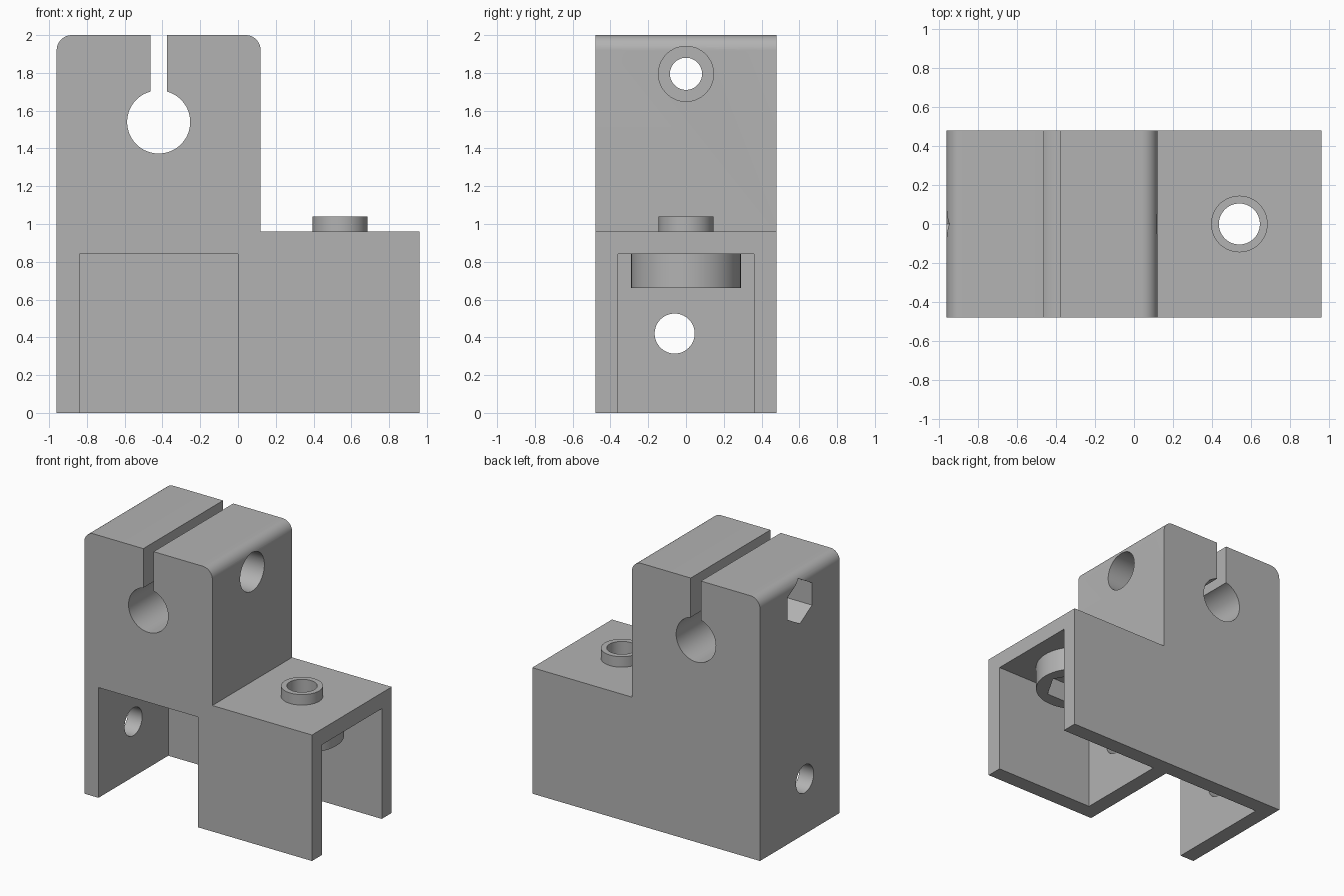
import bpy, bmesh, math
from mathutils import Matrix

cube = bpy.data.objects.get("Cube")
if cube:
    bpy.data.objects.remove(cube, do_unlink=True)

grey = bpy.data.materials.new("plain grey")
grey.use_nodes = True
COLOUR = (0.45, 0.45, 0.45, 1)
grey.diffuse_color = COLOUR
grey.node_tree.nodes["Principled BSDF"].inputs["Base Color"].default_value = COLOUR


def finish(name, bm):
    mesh = bpy.data.meshes.new(name)
    bmesh.ops.recalc_face_normals(bm, faces=bm.faces)
    bm.to_mesh(mesh)
    bm.free()
    mesh.materials.append(grey)
    obj = bpy.data.objects.new(name, mesh)
    bpy.context.collection.objects.link(obj)
    return obj


def box(name, x, y, z):
    bm = bmesh.new()
    size = [b - a for a, b in (x, y, z)]
    mid = [(a + b) / 2 for a, b in (x, y, z)]
    bmesh.ops.create_cube(bm, size=1, matrix=Matrix.Translation(mid) @ Matrix.Diagonal((*size, 1)))
    return finish(name, bm)


def rod(name, axis, start, end, centre, radius, sides=64, turn=0):
    """Prism along an axis; centre holds the other two coordinates in xyz order."""
    bm = bmesh.new()
    place = list(centre)
    place.insert("XYZ".index(axis), (start + end) / 2)
    aim = {"X": Matrix.Rotation(math.pi / 2, 4, "Y"),
           "Y": Matrix.Rotation(math.pi / 2, 4, "X"),
           "Z": Matrix.Identity(4)}[axis]
    bmesh.ops.create_cone(bm, cap_ends=True, segments=sides, radius1=radius, radius2=radius,
                          depth=end - start,
                          matrix=Matrix.Translation(place) @ aim @ Matrix.Rotation(turn, 4, "Z"))
    return finish(name, bm)


def combine(body, tool, operation):
    mod = body.modifiers.new(tool.name, "BOOLEAN")
    mod.operation, mod.object, mod.solver = operation, tool, "EXACT"
    bpy.context.view_layer.objects.active = body
    bpy.ops.object.modifier_apply(modifier=mod.name)
    bpy.data.objects.remove(tool, do_unlink=True)


# L-shaped body with two rounded top corners
R = 0.08
outline = [(-0.96, 0), (0.96, 0), (0.96, 0.96), (0.12, 0.96)]
for cx, first in ((0.12 - R, 0), (-0.96 + R, 90)):
    for i in range(13):
        a = math.radians(first + i * 7.5)
        outline.append((cx + R * math.cos(a), 2 - R + R * math.sin(a)))
bm = bmesh.new()
face = bm.faces.new([bm.verts.new((x, -0.48, z)) for x, z in outline])
side = bmesh.ops.extrude_face_region(bm, geom=[face])["geom"]
bmesh.ops.translate(bm, vec=(0, 0.96, 0),
                    verts=[v for v in side if isinstance(v, bmesh.types.BMVert)])
body = finish("clamp_bracket", bm)

# Pockets under the base: one open to the front, one open to the end
combine(body, box("front_pocket", (-0.84, 0), (-0.6, 0.36), (-0.1, 0.84)), "DIFFERENCE")
combine(body, box("end_pocket", (0.12, 1.1), (-0.36, 0.36), (-0.1, 0.84)), "DIFFERENCE")

# Raised collar above the base and nut housing below its roof
hub = (0.54, 0)
combine(body, rod("collar", "Z", 0.9, 1.04, hub, 0.145), "UNION")
combine(body, rod("nut_housing", "Z", 0.66, 0.9, hub, 0.29), "UNION")
combine(body, rod("hub_hole", "Z", 0.5, 1.2, hub, 0.105), "DIFFERENCE")
combine(body, rod("hub_nut_recess", "Z", 0.5, 0.81, hub, 0.22, 6, math.pi / 6), "DIFFERENCE")

# Clamp bore and slot
combine(body, rod("clamp_bore", "Y", -0.6, 0.6, (-0.42, 1.54), 0.167), "DIFFERENCE")
combine(body, box("clamp_slot", (-0.462, -0.376), (-0.6, 0.6), (1.54, 2.1)), "DIFFERENCE")

# Clamp screw hole with round counterbore and hexagonal nut recess
screw = (0, 1.795)
combine(body, rod("screw_hole", "X", -1.1, 0.3, screw, 0.085), "DIFFERENCE")
combine(body, rod("screw_head_recess", "X", -0.12, 0.3, screw, 0.146), "DIFFERENCE")
combine(body, rod("screw_nut_recess", "X", -1.1, -0.72, screw, 0.17, 6, math.pi / 2), "DIFFERENCE")

# Cross hole through the outer wall and the partition
combine(body, rod("cross_hole", "X", -1.1, 0.3, (-0.06, 0.42), 0.106), "DIFFERENCE")

body.select_set(True)
bpy.context.view_layer.objects.active = body
bpy.ops.object.shade_smooth_by_angle(angle=math.radians(30))
